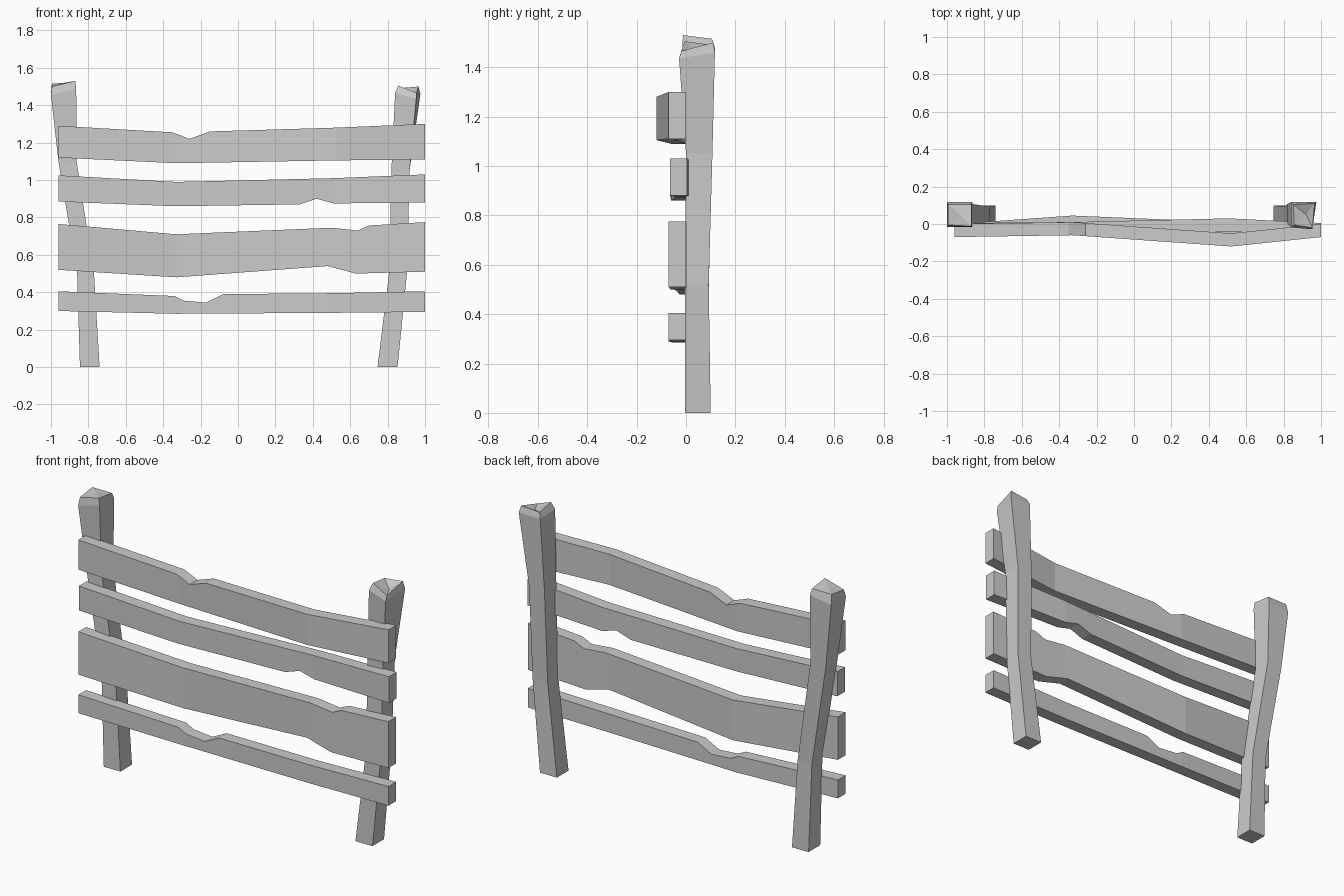
import bpy


def lerp(pts, x):
    for (x0, v0), (x1, v1) in zip(pts, pts[1:]):
        if x <= x1:
            return v0 + (v1 - v0) * (x - x0) / (x1 - x0)
    return pts[-1][1]


def loft(name, rings, cap_top=None):
    """Join four-sided rings; the far end is a flat cap or a fan to a point."""
    verts = [v for r in rings for v in r]
    n = len(rings)
    faces = [(3, 2, 1, 0)]
    for i in range(n - 1):
        for j in range(4):
            k = (j + 1) % 4
            faces.append((i*4 + j, i*4 + k, i*4 + 4 + k, i*4 + 4 + j))
    e = (n - 1) * 4
    if cap_top:
        verts.append(cap_top)
        faces += [(e + j, e + (j + 1) % 4, e + 4) for j in range(4)]
    else:
        faces.append((e, e + 1, e + 2, e + 3))
    mesh = bpy.data.meshes.new(name)
    mesh.from_pydata(verts, [], faces)
    ob = bpy.data.objects.new(name, mesh)
    bpy.context.collection.objects.link(ob)


def board(name, top, bottom, bend):
    xs = sorted({p[0] for p in top + bottom + bend})
    rings = []
    for x in xs:
        y, t, b = lerp(bend, x), lerp(top, x), lerp(bottom, x)
        rings.append([(x, y - .07, b), (x, y, b), (x, y, t), (x, y - .07, t)])
    loft(name, rings)


def post(name, sections, crown, tip):
    rings = [[(a, c, z), (b, c, z), (b, d, z), (a, d, z)] for a, b, c, d, z in sections]
    loft(name, rings + crown, tip)


# Rails with bends and chipped edges
board("top_rail",
      [(-.96, 1.29), (-.35, 1.255), (-.26, 1.22), (-.15, 1.26), (.52, 1.28), (1, 1.3)],
      [(-.96, 1.12), (-.33, 1.09), (.52, 1.105), (1, 1.11)],
      [(-.96, 0), (-.33, .01), (.52, -.05), (1, 0)])
board("upper_middle_rail",
      [(-.96, 1.025), (-.33, .99), (.51, 1.01), (1, 1.03)],
      [(-.96, .885), (-.33, .86), (.33, .87), (.42, .9), (.51, .875), (1, .88)],
      [(-.96, .005), (-.33, .01), (.51, .03), (1, .005)])
board("lower_middle_rail",
      [(-.96, .765), (-.33, .71), (.5, .745), (.64, .73), (.7, .757), (1, .775)],
      [(-.96, .52), (-.33, .48), (.48, .54), (.63, .5), (1, .51)],
      [(-.96, 0), (-.33, .045), (.5, .01), (1, 0)])
board("bottom_rail",
      [(-.96, .405), (-.34, .38), (-.29, .355), (-.17, .345), (-.08, .39), (.5, .395), (1, .405)],
      [(-.96, .3), (-.33, .285), (.5, .29), (1, .295)],
      [(-.96, 0), (-.33, .015), (.5, 0), (1, 0)])

# Leaning posts with rough-cut tops
post("left_post",
     [(-.845, -.74, -.005, .1, 0), (-.86, -.77, -.003, .092, .5),
      (-.96, -.863, .002, .107, 1.1)],
     [[(-1, -.015, 1.455), (-.865, -.015, 1.49), (-.865, .117, 1.48), (-1, .117, 1.46)],
      [(-.995, -.005, 1.5), (-.87, -.012, 1.53), (-.87, .105, 1.515), (-.995, .105, 1.515)]],
     (-.93, .05, 1.52))
post("right_post",
     [(.746, .853, -.005, .1, 0), (.81, .905, -.003, .092, .52),
      (.82, .917, 0, .107, 1.05)],
     [[(.84, -.018, 1.465), (.953, -.028, 1.435), (.975, .117, 1.46), (.84, .117, 1.46)],
      [(.857, -.005, 1.505), (.955, -.02, 1.465), (.965, .11, 1.5), (.852, .105, 1.49)]],
     (.92, .05, 1.465))
